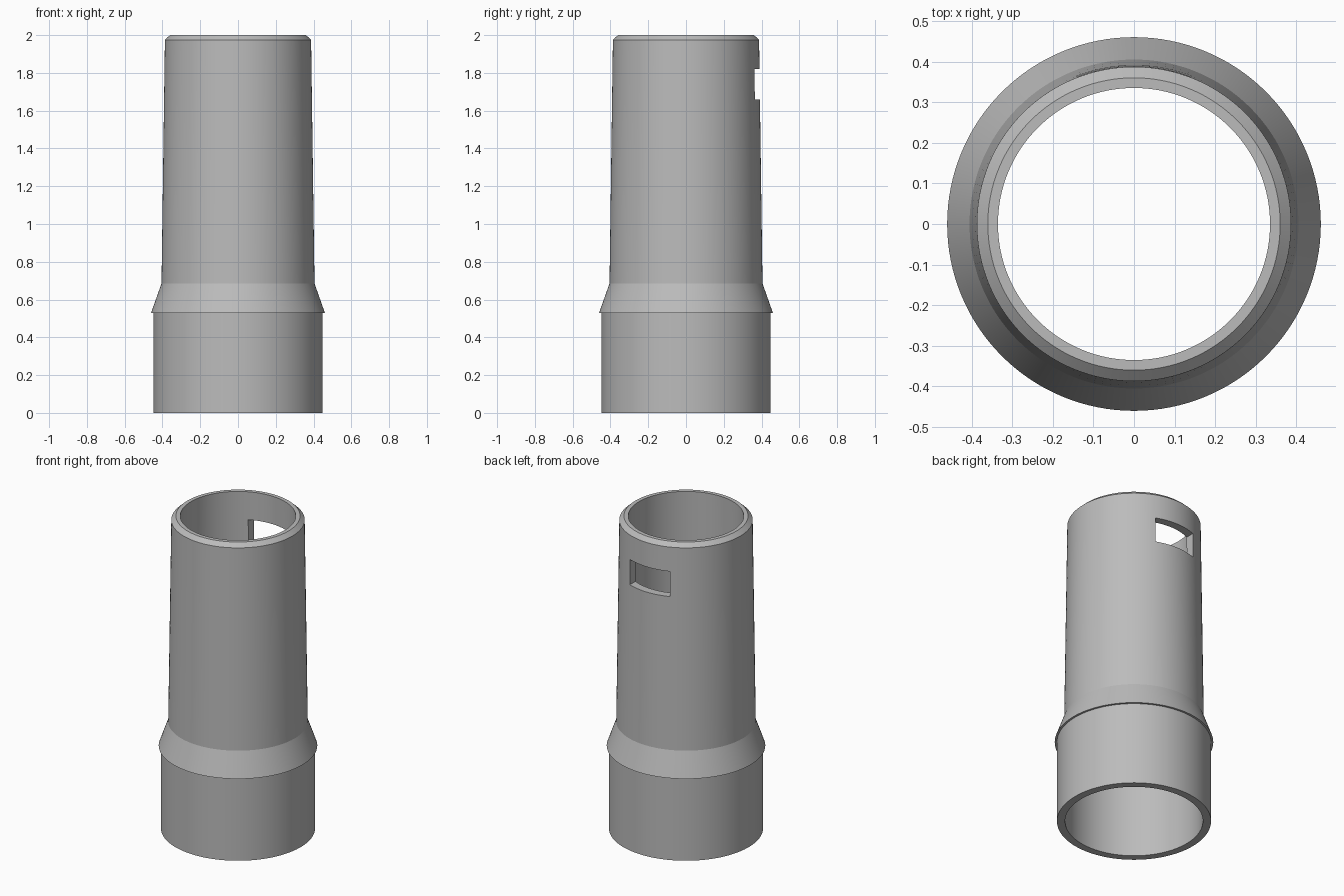
import bpy, bmesh, math

if "Cube" in bpy.data.objects:
    bpy.data.objects.remove(bpy.data.objects["Cube"])

SEGMENTS = 128

grey = bpy.data.materials.new("neutral_grey")
grey.diffuse_color = (0.5, 0.5, 0.5, 1)
grey.use_nodes = True
grey.node_tree.nodes["Principled BSDF"].inputs["Base Color"].default_value = grey.diffuse_color

# Closed wall section (radius, height): outside going up, then the bore going down
profile = [(0.447, 0), (0.447, 0.53), (0.46, 0.53), (0.405, 0.685),
           (0.387, 1.975), (0.36, 2.0), (0.335, 2.0),
           (0.352, 0.685), (0.40, 0.53), (0.40, 0)]


def lathe(name, section):
    """Revolve a closed section around z."""
    bm = bmesh.new()
    rings = []
    for r, z in section:
        rings.append([bm.verts.new((r * math.cos(a), r * math.sin(a), z))
                      for a in (2 * math.pi * i / SEGMENTS for i in range(SEGMENTS))])
    for k, low in enumerate(rings):
        high = rings[(k + 1) % len(rings)]
        for i in range(SEGMENTS):
            j = (i + 1) % SEGMENTS
            bm.faces.new((low[i], low[j], high[j], high[i]))
    bmesh.ops.recalc_face_normals(bm, faces=bm.faces)
    mesh = bpy.data.meshes.new(name)
    bm.to_mesh(mesh)
    bm.free()
    obj = bpy.data.objects.new(name, mesh)
    bpy.context.collection.objects.link(obj)
    mesh.materials.append(grey)
    return obj


# Stepped tube with collar and chamfered mouth
tube = lathe("adapter_tube", profile)

# Rectangular window through the back wall
bpy.ops.mesh.primitive_cube_add(size=1, location=(0, 0.375, 1.74))
cutter = bpy.context.object
cutter.name = "window_cutter"
cutter.scale = (0.284, 0.35, 0.16)
cutter.data.materials.append(grey)
cutter.hide_render = True

cut = tube.modifiers.new("window", 'BOOLEAN')
cut.operation = 'DIFFERENCE'
cut.solver = 'EXACT'
cut.object = cutter

bpy.ops.object.select_all(action='DESELECT')
tube.select_set(True)
bpy.context.view_layer.objects.active = tube
bpy.ops.object.modifier_apply(modifier=cut.name)
bpy.data.objects.remove(cutter, do_unlink=True)

# Smooth round walls, crisp rims
bpy.ops.object.shade_smooth_by_angle(angle=math.radians(12))
